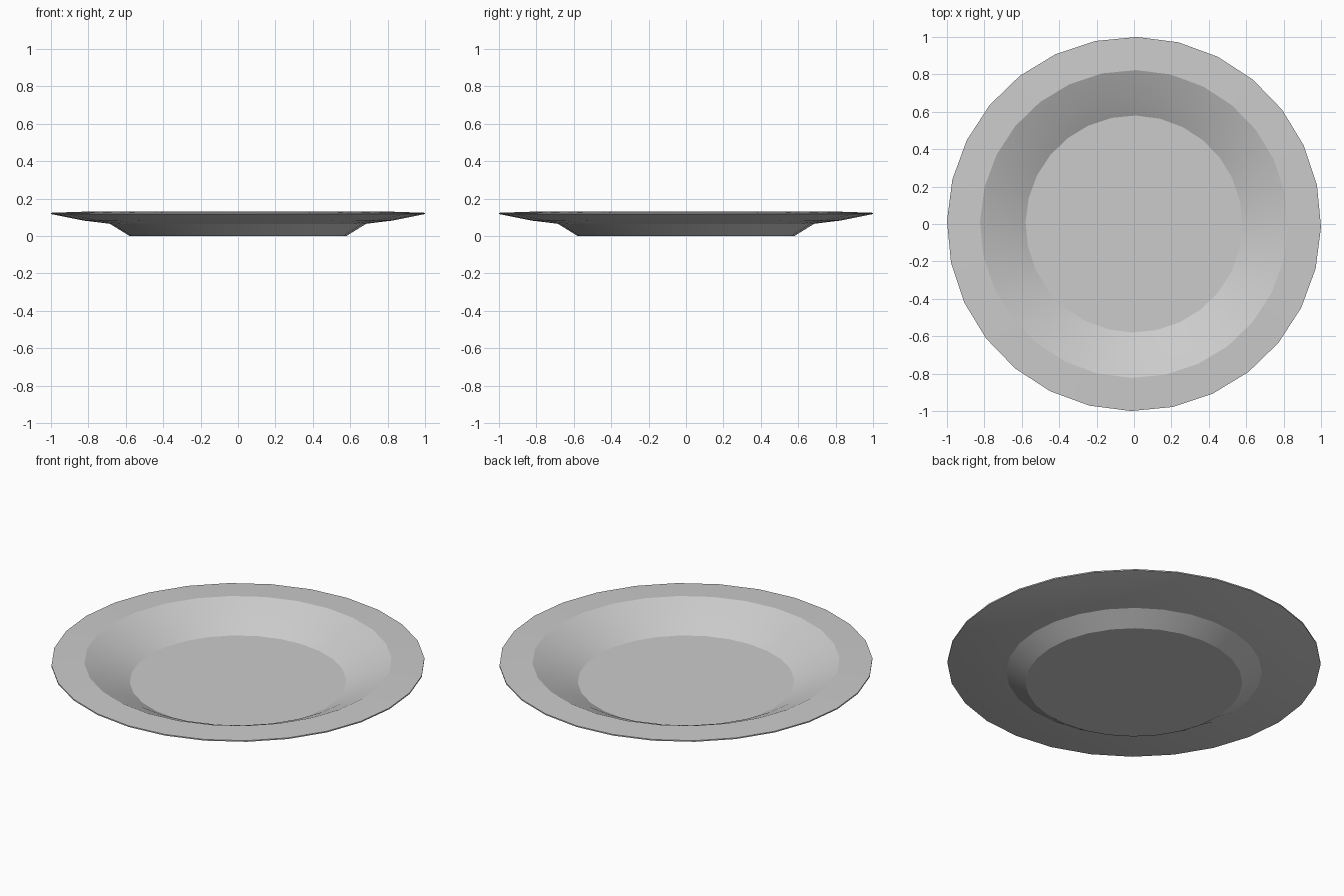
import bpy, bmesh, math

if "Cube" in bpy.data.objects:
    bpy.data.objects.remove(bpy.data.objects["Cube"])

SIDES = 28
TURN = math.radians(-0.9)

# Closed plate profile (radius, height): underside outwards, then top side inwards
PROFILE = [(0.58, 0.0), (0.685, 0.065), (0.83, 0.083), (1.0, 0.117),
           (1.0, 0.124), (0.823, 0.13), (0.69, 0.07), (0.58, 0.01)]


def ring(bm, radius, z):
    return [bm.verts.new((radius * math.cos(TURN + i * math.tau / SIDES),
                          radius * math.sin(TURN + i * math.tau / SIDES), z))
            for i in range(SIDES)]


# Lathe the profile into a plate
bm = bmesh.new()
rings = [ring(bm, r, z) for r, z in PROFILE]
for a, b in zip(rings, rings[1:]):
    for i in range(SIDES):
        j = (i + 1) % SIDES
        bm.faces.new((a[i], a[j], b[j], b[i]))

# Flat base and flat eating surface
bm.faces.new(rings[0][::-1])
bm.faces.new(rings[-1])
bmesh.ops.recalc_face_normals(bm, faces=bm.faces)

mesh = bpy.data.meshes.new("plate")
bm.to_mesh(mesh)
bm.free()
plate = bpy.data.objects.new("plate", mesh)
bpy.context.collection.objects.link(plate)

# Smooth walls, crisp rim and base edges
bpy.context.view_layer.objects.active = plate
plate.select_set(True)
bpy.ops.object.shade_smooth_by_angle(angle=math.radians(24))
